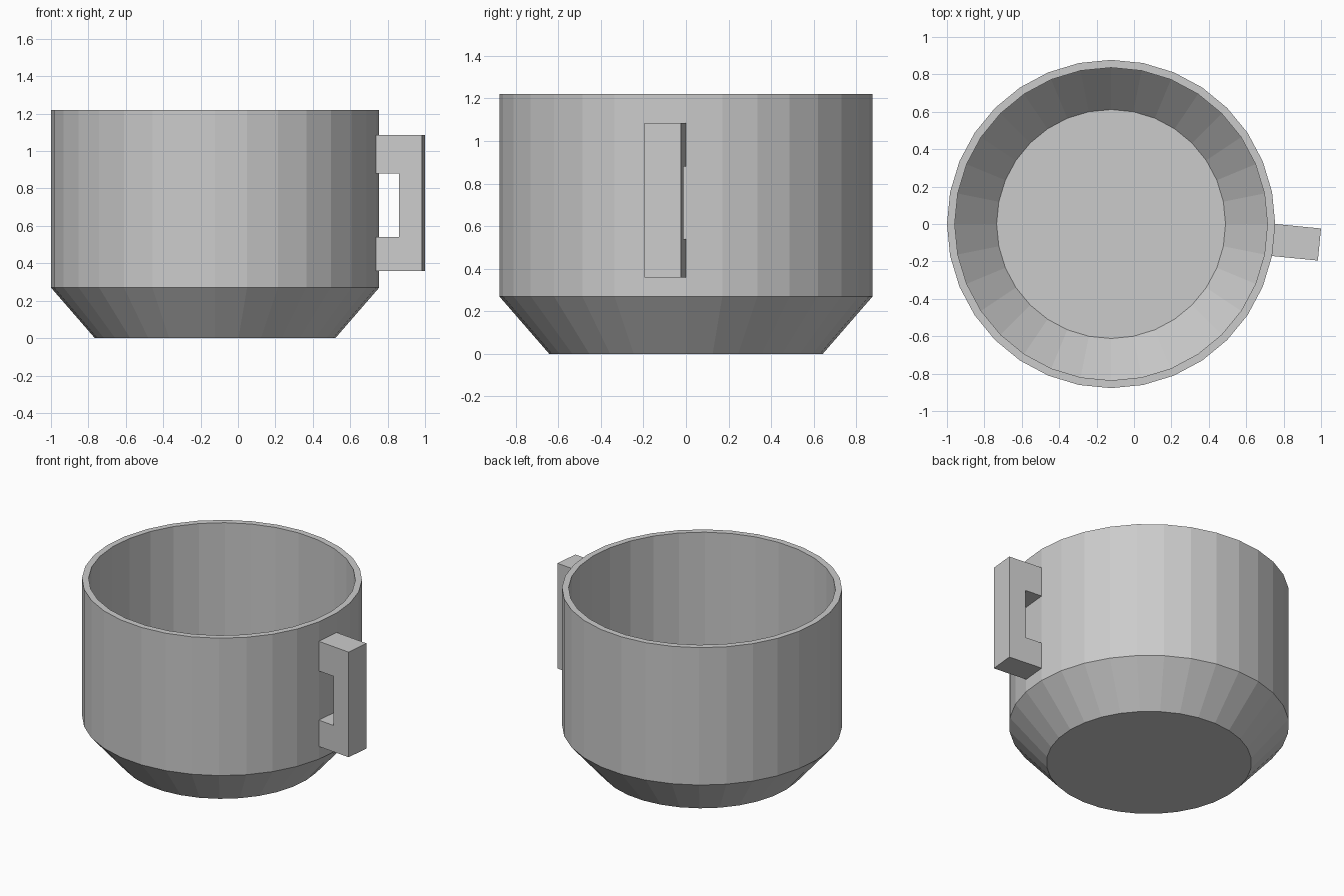
import bpy, bmesh
from math import cos, sin, pi
from mathutils import Vector

if "Cube" in bpy.data.objects:
    bpy.data.objects.remove(bpy.data.objects["Cube"])

SIDES = 32
CENTRE_X = -0.1225
RADIUS = 0.8775


def add_object(name, bm):
    bmesh.ops.recalc_face_normals(bm, faces=bm.faces)
    mesh = bpy.data.meshes.new(name)
    bm.to_mesh(mesh)
    bm.free()
    obj = bpy.data.objects.new(name, mesh)
    bpy.context.collection.objects.link(obj)
    return obj


def lathe(name, profile):
    """Revolve (radius, z) points and cap both ends of the profile."""
    bm = bmesh.new()
    rings = [[bm.verts.new((CENTRE_X + r * cos(2 * pi * i / SIDES),
                            r * sin(2 * pi * i / SIDES), z))
              for i in range(SIDES)] for r, z in profile]
    for a, b in zip(rings, rings[1:]):
        for i in range(SIDES):
            j = (i + 1) % SIDES
            bm.faces.new((a[i], a[j], b[j], b[i]))
    bm.faces.new(rings[0])
    bm.faces.new(rings[-1])
    return add_object(name, bm)


# Cup body: tapered foot, straight wall, thin rim, hollow inside
lathe("cup_body", [(0.643, 0.0), (RADIUS, 0.27), (RADIUS, 1.22),
                   (0.836, 1.22), (0.836, 0.29), (0.612, 0.04)])

# Handle: C profile (distance from wall, z), as wide as the wall facet it grows from
half_step = pi / SIDES
out = Vector((cos(half_step), -sin(half_step), 0))
side = Vector((sin(half_step), cos(half_step), 0))
base = Vector((CENTRE_X, 0, 0)) + out * RADIUS * cos(half_step)
width = 2 * RADIUS * sin(half_step)
EMBED, GRIP, REACH = -0.01, 0.122, 0.246
c_profile = [(EMBED, 0.358), (REACH, 0.358), (REACH, 1.085), (EMBED, 1.085),
             (EMBED, 0.88), (GRIP, 0.88), (GRIP, 0.54), (EMBED, 0.54)]

bm = bmesh.new()
face = bm.faces.new([bm.verts.new(base + out * d - side * width / 2 + Vector((0, 0, z)))
                     for d, z in c_profile])
new = bmesh.ops.extrude_face_region(bm, geom=[face], use_keep_orig=True)["geom"]
bmesh.ops.translate(bm, vec=side * width,
                    verts=[g for g in new if isinstance(g, bmesh.types.BMVert)])
add_object("handle", bm)
